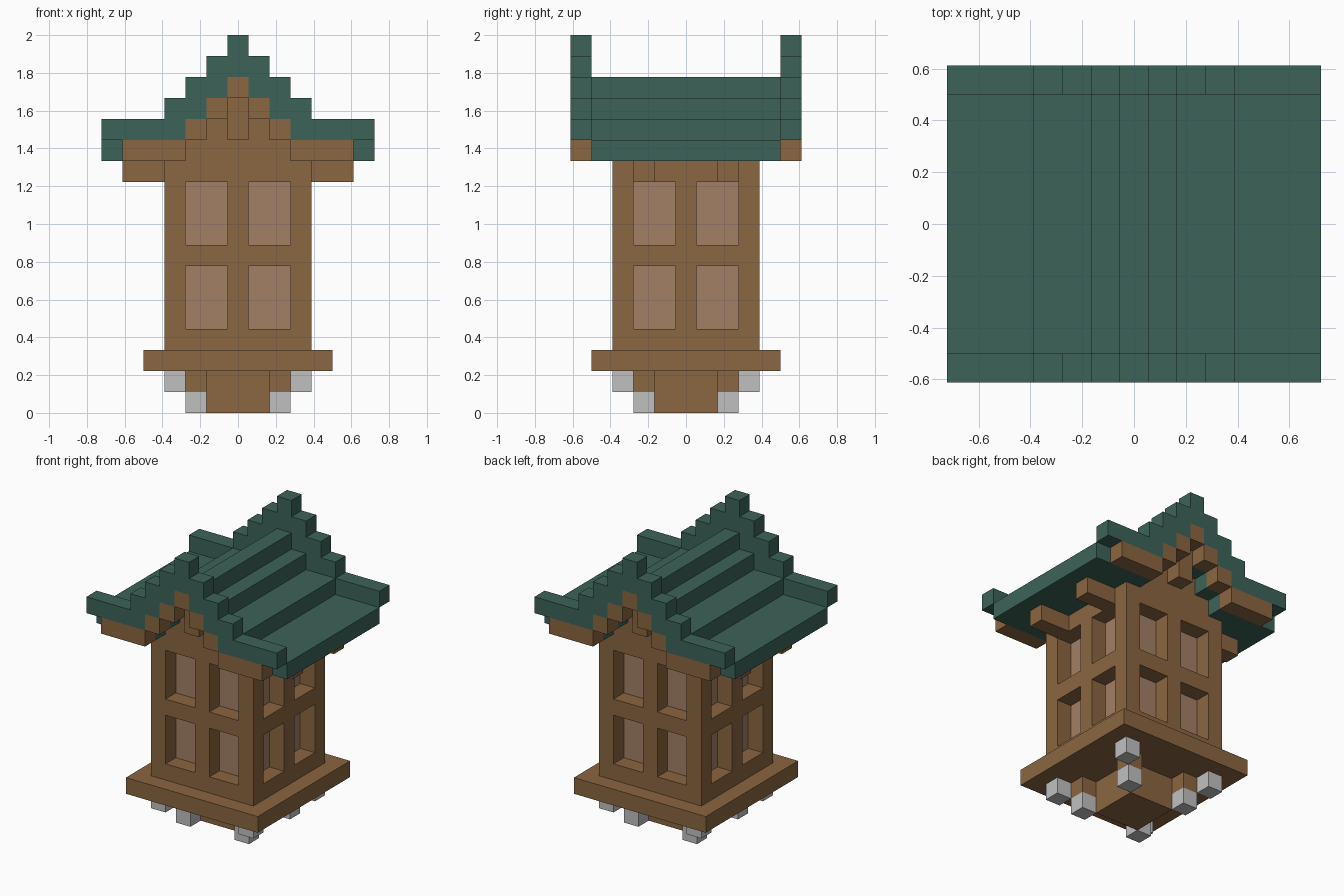
import bpy, bmesh
from mathutils import Vector

U = 1 / 9  # one block

cube = bpy.data.objects.get("Cube")
if cube:
    bpy.data.objects.remove(cube, do_unlink=True)


def material(name, rgb):
    lin = [((c / 255 + 0.055) / 1.055) ** 2.4 for c in rgb] + [1]
    m = bpy.data.materials.new(name)
    m.use_nodes = True
    m.diffuse_color = lin
    m.node_tree.nodes["Principled BSDF"].inputs["Base Color"].default_value = lin
    return m


WOOD = material("brown wood", (139, 102, 65))
PANE = material("pale brown pane", (162, 128, 101))
GREEN = material("green roof", (60, 99, 89))
STONE = material("light grey stone", (192, 192, 192))


def finish(name, bm, *mats):
    bmesh.ops.recalc_face_normals(bm, faces=bm.faces)
    bmesh.ops.scale(bm, vec=(U, U, U), verts=bm.verts)
    me = bpy.data.meshes.new(name)
    bm.to_mesh(me)
    bm.free()
    for m in mats:
        me.materials.append(m)
    ob = bpy.data.objects.new(name, me)
    bpy.context.collection.objects.link(ob)
    return ob


def add_box(bm, x0, x1, y0, y1, z0, z1):
    r = bmesh.ops.create_cube(bm, size=1)
    for v in r["verts"]:
        v.co = Vector(((x0 + x1) / 2 + v.co.x * (x1 - x0),
                       (y0 + y1) / 2 + v.co.y * (y1 - y0),
                       (z0 + z1) / 2 + v.co.z * (z1 - z0)))


def boxes(name, mat, specs, mirror_x=False, mirror_y=False):
    """One part made of boxes in block units, optionally mirrored."""
    bm = bmesh.new()
    for x0, x1, y0, y1, z0, z1 in specs:
        xs = [(x0, x1)]
        if mirror_x and x0 > 0:
            xs.append((-x1, -x0))
        ys = [(y0, y1)]
        if mirror_y and y0 > 0:
            ys.append((-y1, -y0))
        for xa, xb in xs:
            for ya, yb in ys:
                add_box(bm, xa, xb, ya, yb, z0, z1)
    return finish(name, bm, mat)


# Foot, stone corner blocks and base plate
boxes("foot_block", WOOD, [(-1.5, 1.5, -1.5, 1.5, 0, 2)])
boxes("foot_corner_blocks", WOOD, [(1.5, 2.5, 1.5, 2.5, 1, 2)], True, True)
boxes("corner_stones", STONE, [(1.5, 2.5, 1.5, 2.5, 0, 1),
                               (2.5, 3.5, 2.5, 3.5, 1, 2)], True, True)
boxes("base_plate", WOOD, [(-4.5, 4.5, -4.5, 4.5, 2, 3)])

# Tower body with recessed window panes
bm = bmesh.new()
add_box(bm, -3.5, 3.5, -3.5, 3.5, 3, 12)
cuts = [(axis, d) for axis in (0, 1) for d in (-2.5, -0.5, 0.5, 2.5)]
cuts += [(2, d) for d in (4, 7, 8, 11)]
for axis, d in cuts:
    n = Vector((0, 0, 0))
    n[axis] = 1
    bmesh.ops.bisect_plane(bm, geom=bm.verts[:] + bm.edges[:] + bm.faces[:],
                           plane_co=n * d, plane_no=n)
bm.normal_update()
windows = []
for f in bm.faces:
    c = f.calc_center_median()
    side = c.y if abs(f.normal.x) > 0.5 else c.x
    tall = 4 < c.z < 7 or 8 < c.z < 11
    if abs(f.normal.z) < 0.5 and 0.5 < abs(side) < 2.5 and tall:
        windows.append((f, f.normal.copy()))
for f, n in windows:
    new = bmesh.ops.extrude_discrete_faces(bm, faces=[f])["faces"][0]
    bmesh.ops.translate(bm, vec=-n, verts=new.verts[:])
    new.material_index = 1
finish("tower_body", bm, WOOD, PANE)

# Stepped gable walls under the roof, side brackets and gable posts
boxes("gable_wall", WOOD, [(-2.5, 2.5, -3.5, 3.5, 12, 13),
                           (-1.5, 1.5, -3.5, 3.5, 13, 14),
                           (-0.5, 0.5, -3.5, 3.5, 14, 15)])
boxes("eave_brackets", WOOD, [(3.5, 5.5, 1.5, 2.5, 11, 12)], True, True)
boxes("gable_posts", WOOD, [(-0.5, 0.5, 3.5, 4.5, 13, 15)], False, True)

# Stepped roof
boxes("roof", GREEN, [(-0.5, 0.5, -4.5, 4.5, 15, 16),
                      (0.5, 1.5, -4.5, 4.5, 14, 15),
                      (1.5, 3.5, -4.5, 4.5, 13, 14),
                      (2.5, 6.5, -4.5, 4.5, 12, 13)], True)

# Wooden trim below the raised gable ends
boxes("gable_trim", WOOD, [(-0.5, 0.5, 4.5, 5.5, 15, 16),
                           (0.5, 1.5, 4.5, 5.5, 14, 15),
                           (1.5, 2.5, 4.5, 5.5, 13, 14),
                           (2.5, 5.5, 4.5, 5.5, 12, 13)], True, True)

# Raised green gable ends, extruded from a stepped outline
half = [(.5, 18), (.5, 17), (1.5, 17), (1.5, 16), (2.5, 16), (2.5, 15),
        (3.5, 15), (3.5, 14), (6.5, 14), (6.5, 13), (2.5, 13), (2.5, 14),
        (1.5, 14), (1.5, 15), (.5, 15), (.5, 16)]
outline = half + [(-x, z) for x, z in reversed(half)]
for name, y in (("front_gable_end", -5.5), ("back_gable_end", 4.5)):
    bm = bmesh.new()
    face = bm.faces.new([bm.verts.new((x, y, z)) for x, z in outline])
    ext = bmesh.ops.extrude_face_region(bm, geom=[face], use_keep_orig=True)
    bmesh.ops.translate(bm, vec=(0, 1, 0),
                        verts=[g for g in ext["geom"] if isinstance(g, bmesh.types.BMVert)])
    finish(name, bm, GREEN)
